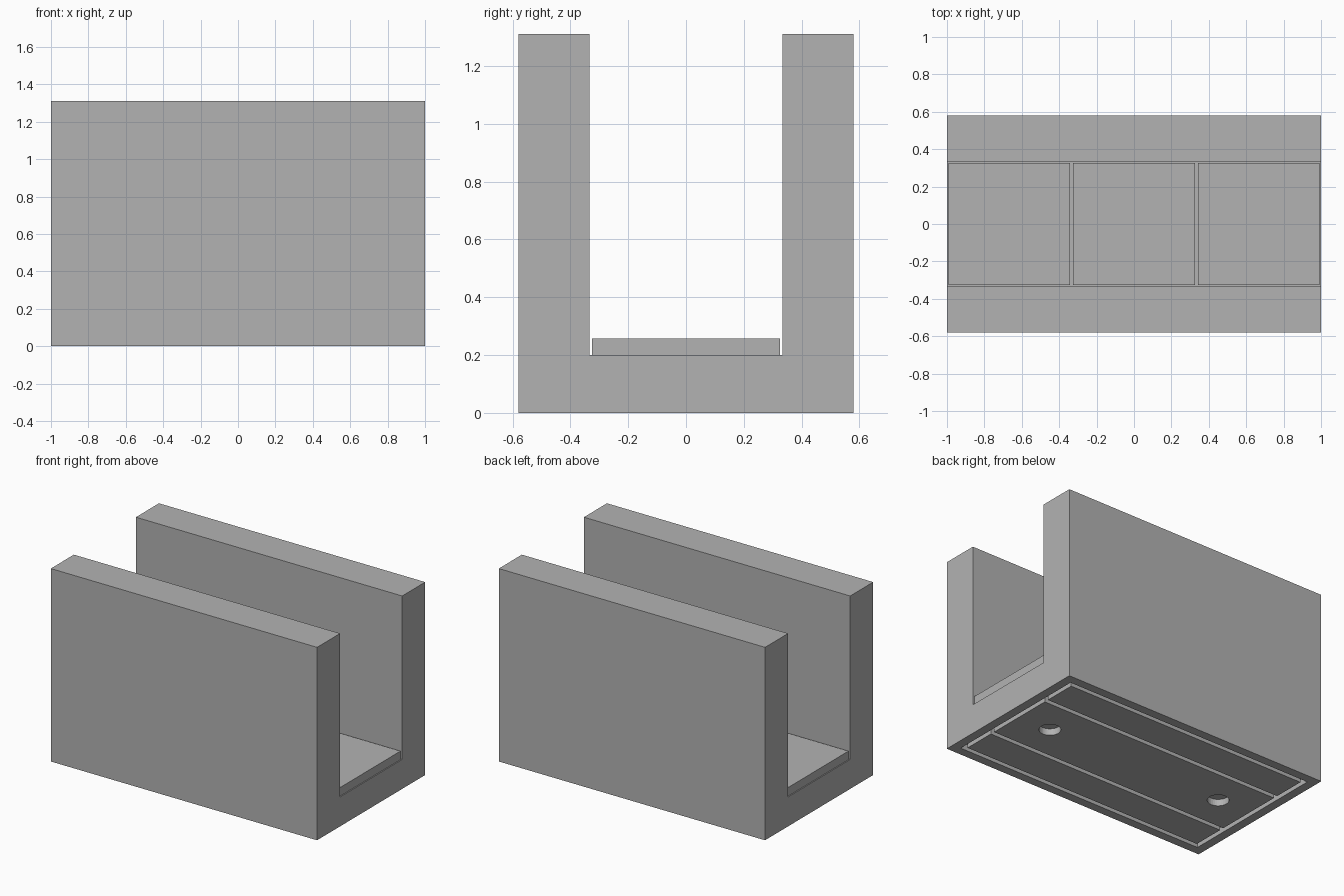
import bpy
import bmesh

cube = bpy.data.objects.get("Cube")
if cube:
    bpy.data.objects.remove(cube, do_unlink=True)

grey = bpy.data.materials.new("plain grey")
grey.use_nodes = True
colour = (0.45, 0.45, 0.45, 1)
grey.diffuse_color = colour
grey.node_tree.nodes["Principled BSDF"].inputs["Base Color"].default_value = colour

LENGTH, HALF_WIDTH, HEIGHT = 2.0, 0.58, 1.31
INNER, FLOOR = 0.333, 0.2
PAD, PAD_TOP, PAD_STEP = 0.325, 0.258, 0.668
GROOVE, DEPTH = 0.03, 0.045


def add_object(name, bm):
    bmesh.ops.recalc_face_normals(bm, faces=bm.faces)
    mesh = bpy.data.meshes.new(name)
    bm.to_mesh(mesh)
    bm.free()
    obj = bpy.data.objects.new(name, mesh)
    bpy.context.collection.objects.link(obj)
    mesh.materials.append(grey)
    return obj


def box(name, low, high):
    bm = bmesh.new()
    bmesh.ops.create_cube(bm, size=1)
    for v in bm.verts:
        v.co = [h if c > 0 else l for c, l, h in zip(v.co, low, high)]
    return add_object(name, bm)


def cut(target, cutter):
    """Subtract the cutter from the target, then discard the cutter."""
    cutter.hide_render = True
    mod = target.modifiers.new("cut", "BOOLEAN")
    mod.operation = "DIFFERENCE"
    mod.solver = "EXACT"
    mod.object = cutter
    bpy.context.view_layer.objects.active = target
    bpy.ops.object.modifier_apply(modifier=mod.name)
    bpy.data.objects.remove(cutter, do_unlink=True)


# U-shaped channel, extruded from its end profile
half = [(HALF_WIDTH, 0), (HALF_WIDTH, HEIGHT), (INNER, HEIGHT), (INNER, FLOOR)]
profile = half + [(-y, z) for y, z in reversed(half)]
bm = bmesh.new()
end = bm.faces.new([bm.verts.new((-LENGTH / 2, y, z)) for y, z in profile])
side = bmesh.ops.extrude_face_region(bm, geom=[end])
bmesh.ops.translate(bm, vec=(LENGTH, 0, 0),
                    verts=[g for g in side["geom"] if isinstance(g, bmesh.types.BMVert)])
channel = add_object("channel", bm)

# Underside grooves: four lengthwise, two across the ends
edge_x, edge_y = 0.94, 0.52
for y in (-edge_y, -0.27, 0.27 - GROOVE, edge_y - GROOVE):
    cut(channel, box("groove_cutter", (-edge_x, y, -0.1), (edge_x, y + GROOVE, DEPTH)))
for x in (-edge_x, edge_x - GROOVE):
    cut(channel, box("groove_cutter", (x, -edge_y, -0.1), (x + GROOVE, edge_y, DEPTH)))

# Round sockets in the underside
for x in (-PAD_STEP, PAD_STEP):
    bm = bmesh.new()
    bmesh.ops.create_cone(bm, cap_ends=True, segments=32, radius1=0.067,
                          radius2=0.067, depth=2 * DEPTH)
    bmesh.ops.translate(bm, verts=bm.verts, vec=(x, 0, 0))
    cut(channel, add_object("socket_cutter", bm))

# Three square pads along the channel floor
for name, i in (("right_pad", -1), ("middle_pad", 0), ("left_pad", 1)):
    x = i * PAD_STEP
    box(name, (x - PAD, -PAD, FLOOR), (x + PAD, PAD, PAD_TOP))
